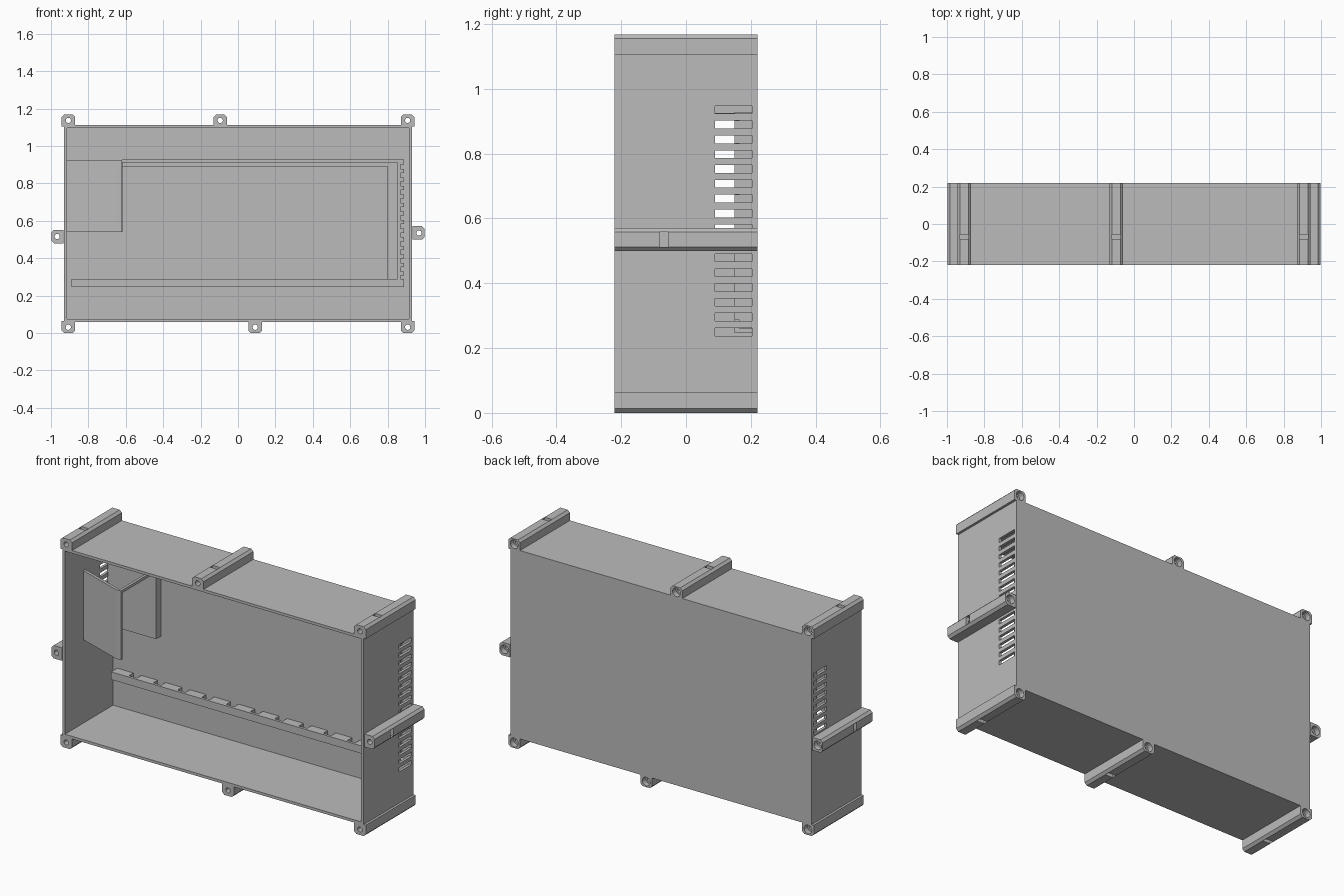
import bpy, bmesh
from math import pi, radians
from mathutils import Matrix, Vector

cube = bpy.data.objects.get("Cube")
if cube:
    bpy.data.objects.remove(cube)

grey = bpy.data.materials.new("plain grey")
grey.use_nodes = True
GREY = (0.5, 0.5, 0.5, 1)
grey.diffuse_color = GREY
grey.node_tree.nodes["Principled BSDF"].inputs["Base Color"].default_value = GREY


def finish(name, bm):
    bmesh.ops.recalc_face_normals(bm, faces=bm.faces)
    mesh = bpy.data.meshes.new(name)
    bm.to_mesh(mesh)
    bm.free()
    mesh.materials.append(grey)
    obj = bpy.data.objects.new(name, mesh)
    bpy.context.collection.objects.link(obj)
    return obj


def boxes(name, spans):
    """One object from a list of ((x0, x1), (y0, y1), (z0, z1)) blocks."""
    bm = bmesh.new()
    for span in spans:
        mid = Vector([(a + b) / 2 for a, b in span])
        size = [b - a for a, b in span]
        bmesh.ops.create_cube(bm, size=1, matrix=Matrix.Translation(mid) @ Matrix.Diagonal((*size, 1)))
    return finish(name, bm)


def prism(name, points, place, low, high):
    """Extrude a 2D outline from low to high; place maps (u, v, w) to a position."""
    bm = bmesh.new()
    ends = [[bm.verts.new(place(u, v, w)) for u, v in points] for w in (low, high)]
    bm.faces.new(ends[0])
    bm.faces.new(ends[1])
    n = len(points)
    for i in range(n):
        j = (i + 1) % n
        bm.faces.new((ends[0][i], ends[0][j], ends[1][j], ends[1][i]))
    return finish(name, bm)


def rod(x, z, radius, low, high):
    bm = bmesh.new()
    turn = Matrix.Translation((x, (low + high) / 2, z)) @ Matrix.Rotation(pi / 2, 4, "X")
    bmesh.ops.create_cone(bm, cap_ends=True, segments=20, radius1=radius, radius2=radius,
                          depth=high - low, matrix=turn)
    return finish("cutter", bm)


def cut(obj, cutter):
    mod = obj.modifiers.new("cut", "BOOLEAN")
    mod.operation = "DIFFERENCE"
    mod.solver = "EXACT"
    mod.object = cutter
    bpy.context.view_layer.update()
    graph = bpy.context.evaluated_depsgraph_get()
    mesh = bpy.data.meshes.new_from_object(obj.evaluated_get(graph))
    obj.modifiers.clear()
    obj.data = mesh
    bpy.data.objects.remove(cutter)


# Main dimensions
W, D = 0.93, 0.22
BOTTOM, TOP, WALL = 0.06, 1.112, 0.015
BACK = D - WALL
PITCH, FIRST = 0.0457, 0.25

# Open-fronted case with vent slots in both side walls
case = boxes("case", [((-W, W), (-D, D), (BOTTOM, TOP))])
cut(case, boxes("cutter", [((-W + WALL, W - WALL), (-D - 0.1, BACK), (BOTTOM + WALL, TOP - WALL))]))


def vents(x, rows):
    return boxes("cutter", [((x - 0.05, x + 0.05), (0.09, BACK - 0.001),
                             (FIRST + PITCH * i - 0.012, FIRST + PITCH * i + 0.012)) for i in rows])


cut(case, vents(W, range(16)))
cut(case, vents(-W, range(7, 15)))

# Screw lugs: chamfered bars with a bored hole and a nut slot
HALF, CH, OUT = 0.036, 0.013, 0.056
outline = [(-HALF, -0.008), (HALF, -0.008), (HALF, OUT - CH), (HALF - CH, OUT),
           (CH - HALF, OUT), (-HALF, OUT - CH)]


def lug(name, base, along, outward):
    base, along, outward = Vector(base), Vector(along), Vector(outward)

    def place(u, v, w):
        return base + along * u + outward * v + Vector((0, w, 0))

    bar = prism(name, outline, place, -D, D)
    hole = place(0, 0.025, 0)
    cut(bar, prism("cutter", [(-0.023, 0.006), (0.023, 0.006), (0.023, 0.1), (-0.023, 0.1)],
                   place, -0.08, -0.055))
    cut(bar, rod(hole.x, hole.z, 0.014, -0.3, 0.3))
    cut(bar, rod(hole.x, hole.z, 0.024, D - 0.03, 0.3))


X, Z = (1, 0, 0), (0, 0, 1)
for spot, x in (("right", -0.907), ("middle", -0.095), ("left", 0.907)):
    lug("top_lug_" + spot, (x, 0, TOP), X, Z)
for spot, x in (("right", -0.907), ("middle", 0.092), ("left", 0.907)):
    lug("bottom_lug_" + spot, (x, 0, 0.056), X, (0, 0, -1))
lug("side_lug_left", (0.942, 0, 0.535), Z, X)
lug("side_lug_right", (-0.942, 0, 0.516), Z, (-1, 0, 0))

# Lower rail: front lip joined to the back wall by spaced tabs
LIP, BEHIND = (0.15, 0.165), (0.16, BACK + 0.005)
boxes("lower_rail", [((-0.89, 0.888), LIP, (0.246, 0.289)),
                     ((-0.89, 0.888), BEHIND, (0.246, 0.26))])
boxes("lower_rail_tabs", [((-0.89 + 0.15 * i, -0.79 + 0.15 * i), BEHIND, (0.25, 0.288))
                          for i in range(12)])

# Side rail: toothed strip beside the vents
boxes("side_rail", [((0.852, 0.868), (0.15, BACK + 0.005), (0.246, 0.928)),
                    ((0.8, 0.855), (0.185, BACK + 0.005), (0.289, 0.89))])
boxes("side_rail_teeth", [((0.866, 0.888), LIP, (z - 0.011, z + 0.011))
                          for z in [FIRST + PITCH * (i + 0.5) for i in range(15)]])

# Upper rail
boxes("upper_rail", [((-0.62, 0.888), (0.15, BACK + 0.005), (0.912, 0.928)),
                     ((-0.62, 0.855), (0.185, BACK + 0.005), (0.89, 0.914))])

# Corner compartment: raised back plate, slanted front panel and top arm
LOW, HIGH = 0.54, 0.926
boxes("compartment_back_plate", [((-W + 0.01, -0.618), (0.16, BACK + 0.005), (LOW, HIGH))])


def flat(u, v, w):
    return Vector((u, v, w))


prism("slanted_panel", [(-0.92, -0.055), (-0.65, -0.148), (-0.62, -0.148), (-0.62, -0.133),
                        (-0.645, -0.133), (-0.92, -0.038)], flat, LOW, HIGH)
boxes("compartment_arm", [((-0.635, -0.62), (-0.14, 0.17), (0.91, HIGH))])

# Smooth the round bores, keep every other edge crisp
bpy.ops.object.select_all(action="DESELECT")
for obj in bpy.context.collection.objects:
    if "_lug_" in obj.name:
        obj.select_set(True)
        bpy.context.view_layer.objects.active = obj
bpy.ops.object.shade_smooth_by_angle(angle=radians(30))
